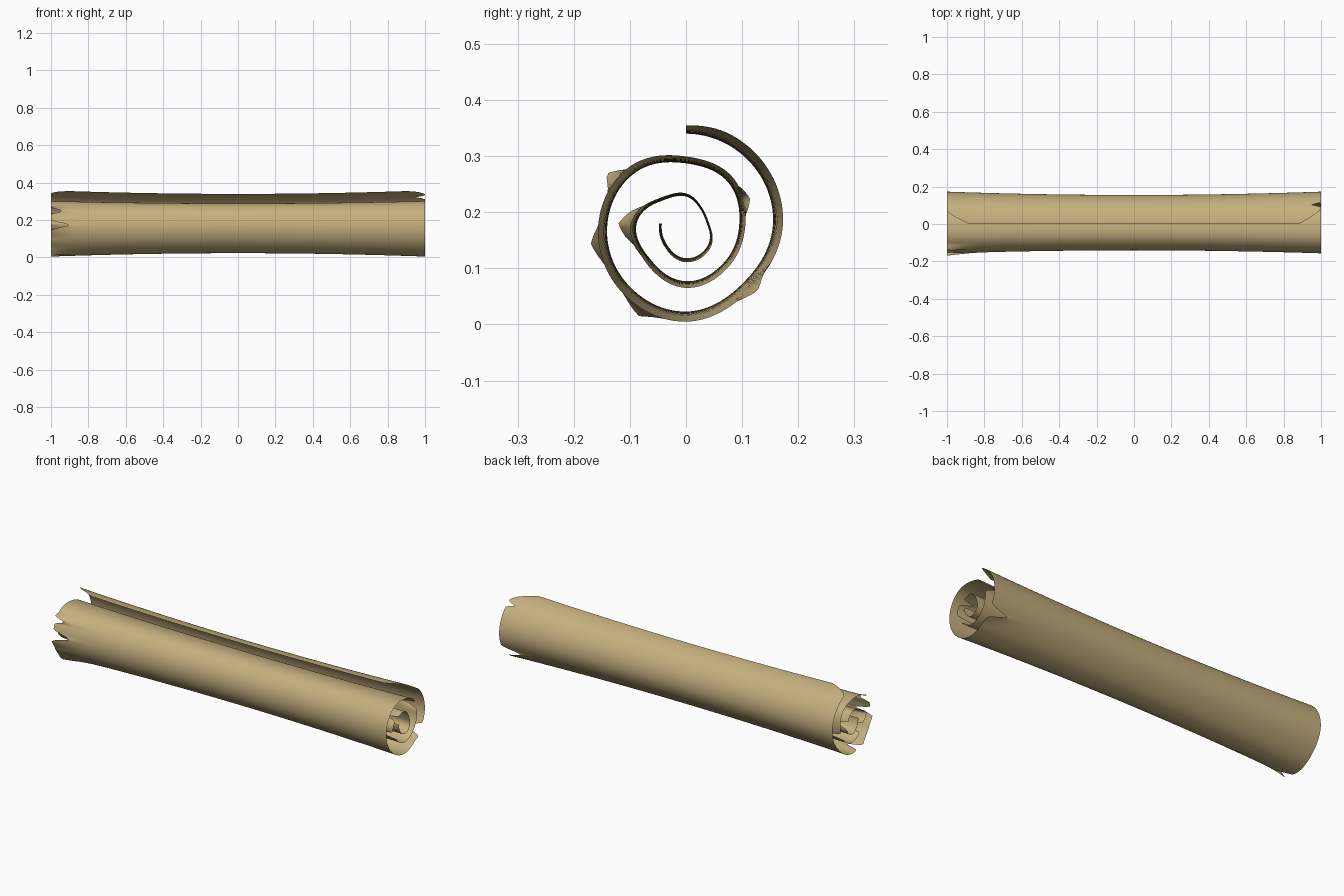
import bpy, bmesh, math

if "Cube" in bpy.data.objects:
    bpy.data.objects.remove(bpy.data.objects["Cube"], do_unlink=True)

# Parchment colour
parchment = bpy.data.materials.new("tan_parchment")
parchment.use_nodes = True
colour = (0.56, 0.43, 0.21, 1)
parchment.diffuse_color = colour
shader = parchment.node_tree.nodes["Principled BSDF"]
shader.inputs["Base Color"].default_value = colour
shader.inputs["Roughness"].default_value = 0.9

# Spiral radius at the middle of the roll, one value per eighth turn, outside to inside
RADII = [.16, .158, .155, .147, .157, .15, .14, .128, .107, .105, .095, .097,
         .103, .09, .088, .058, .048, .036, .037, .055, .062, .05, .043]
STEP = 45
CENTRE_Z = 0.18
FLARE = 0.115

# Tears for each end: angle along the spiral, half width, depth
TEARS = {
    -1: [(0, 24, .12), (200, 9, .09), (268, 10, .11), (296, 7, .07),
         (480, 14, .1), (590, 16, .12), (820, 25, .08)],
    1: [(0, 28, .12), (36, 6, .05), (125, 12, .12), (425, 14, .1),
        (600, 18, .12), (660, 12, .07)],
}
# Lifted scraps beside the tears: angle, half width, height
SCRAPS = {
    -1: [(207, 14, .014), (258, 14, .014), (302, 10, .02), (630, 22, .022)],
    1: [(133, 14, .012), (428, 14, .014)],
}


def spiral_radius(angle):
    """Smooth interpolation through the spiral radii."""
    last = len(RADII) - 1
    i = min(int(angle / STEP), last - 1)
    t = angle / STEP - i
    a, b, c, d = (RADII[max(0, min(last, i + k))] for k in (-1, 0, 1, 2))
    return b + t * (c - a + t * (2*a - 5*b + 4*c - d + t * (3*(b - c) + d - a))) / 2


def bumps(table, angle, power):
    """Tallest pointed bump at this angle."""
    return max(h * max(0, 1 - abs(angle - mid) / w) ** power for mid, w, h in table)


def point(angle, u):
    """Sheet position for a spiral angle and a lengthwise fraction."""
    side = 1 if u > 0 else -1
    x = u * (1 - bumps(TEARS[side], angle, 1.4))
    r = spiral_radius(angle) * (1 + FLARE * x * x)
    r += bumps(SCRAPS[side], angle, 1) * abs(u) ** 16
    a = math.radians(angle)
    return x, r * math.sin(a), max(0, CENTRE_Z + r * math.cos(a))


# Rolled sheet
bm = bmesh.new()
COLUMNS = 40
rows = []
for angle in range(0, STEP * (len(RADII) - 1) + 1, 3):
    rows.append([bm.verts.new(point(angle, math.sin(math.pi * (c / COLUMNS - 0.5))))
                 for c in range(COLUMNS + 1)])
for low, high in zip(rows, rows[1:]):
    for c in range(COLUMNS):
        bm.faces.new((low[c], low[c + 1], high[c + 1], high[c])).smooth = True
bmesh.ops.recalc_face_normals(bm, faces=bm.faces)

# Outside of the roll faces outward
bm.faces.ensure_lookup_table()
if bm.faces[COLUMNS // 2].normal.z < 0:
    bmesh.ops.reverse_faces(bm, faces=bm.faces)

mesh = bpy.data.meshes.new("rolled_parchment")
bm.to_mesh(mesh)
bm.free()
mesh.materials.append(parchment)
bpy.context.collection.objects.link(bpy.data.objects.new("rolled_parchment", mesh))
